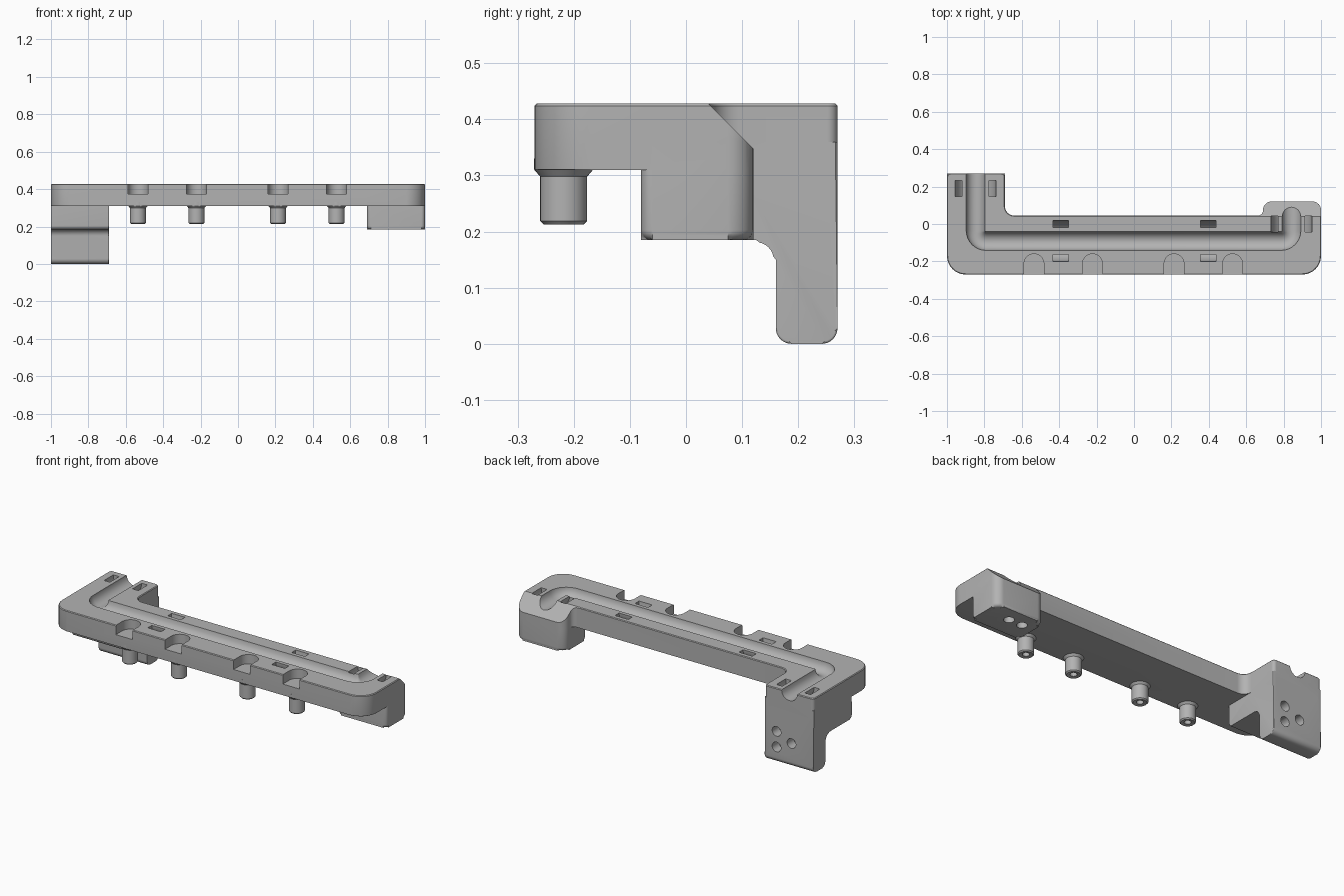
import bpy, bmesh
from math import sin, cos, pi, tan, acos
from mathutils import Vector

cube = bpy.data.objects.get("Cube")
if cube:
    bpy.data.objects.remove(cube)

grey = bpy.data.materials.new("plain grey")
grey.use_nodes = True
grey.diffuse_color = (0.45, 0.45, 0.45, 1)
grey.node_tree.nodes["Principled BSDF"].inputs["Base Color"].default_value = (0.45, 0.45, 0.45, 1)


def arc(cx, cy, r, a0, a1, n=24):
    return [(cx + r * cos(a0 + (a1 - a0) * i / n), cy + r * sin(a0 + (a1 - a0) * i / n))
            for i in range(n + 1)]


def rounded(corners, closed=True, n=8):
    """Outline from (u, v, radius) corners, each filleted with its radius."""
    out, count = [], len(corners)
    for i, (u, v, r) in enumerate(corners):
        p = Vector((u, v))
        if r == 0 or (not closed and i in (0, count - 1)):
            out.append((u, v))
            continue
        a = (Vector(corners[i - 1][:2]) - p).normalized()
        b = (Vector(corners[(i + 1) % count][:2]) - p).normalized()
        half = acos(max(-1, min(1, a.dot(b)))) / 2
        centre = p + (a + b).normalized() * r / sin(half)
        start, end = p + a * r / tan(half), p + b * r / tan(half)
        s, e = start - centre, end - centre
        for k in range(n + 1):
            t = k / n
            d = (s * sin((1 - t) * (pi / 2)) + e * sin(t * (pi / 2)))
            out.append(tuple(centre + d.normalized() * r))
    return out


def finish(name, bm):
    bmesh.ops.recalc_face_normals(bm, faces=bm.faces[:])
    mesh = bpy.data.meshes.new(name)
    bm.to_mesh(mesh)
    bm.free()
    mesh.materials.append(grey)
    obj = bpy.data.objects.new(name, mesh)
    bpy.context.collection.objects.link(obj)
    return obj


def prism(name, pts, axis, lo, hi, bevels=()):
    """Extrude an outline along an axis; bevels are (edge rule, width, segments)."""
    place = {"x": lambda u, v, t: (t, u, v),
             "y": lambda u, v, t: (u, t, v),
             "z": lambda u, v, t: (u, v, t)}[axis]
    bm = bmesh.new()
    low, high = [[bm.verts.new(place(u, v, t)) for u, v in pts] for t in (lo, hi)]
    bm.faces.new(low)
    bm.faces.new(high)
    for i in range(len(pts)):
        bm.faces.new((low[i - 1], low[i], high[i], high[i - 1]))
    for rule, width, segments in bevels:
        edges = [e for e in bm.edges if rule(e.verts[0].co, e.verts[1].co)]
        bmesh.ops.bevel(bm, geom=edges, offset=width, segments=segments,
                        profile=0.5, affect="EDGES", clamp_overlap=True)
    return finish(name, bm)


def select_only(obj):
    bpy.ops.object.select_all(action="DESELECT")
    obj.select_set(True)
    bpy.context.view_layer.objects.active = obj


def combine(body, other, operation):
    select_only(body)
    mod = body.modifiers.new(operation, "BOOLEAN")
    mod.operation, mod.solver, mod.object = operation, "EXACT", other
    bpy.ops.object.modifier_apply(modifier=mod.name)
    bpy.data.objects.remove(other)


def at_z(z):
    return lambda a, b: abs(a.z - z) < 1e-4 and abs(b.z - z) < 1e-4


TOP, UNDER = 0.428, 0.31

# Main bar with both arm tops in one outline
outline = rounded([(-1, -0.27, 0.1), (1, -0.27, 0.1), (1, -0.065, 0), (1, 0.12, 0.045),
                   (0.69, 0.12, 0.045), (0.69, 0.045, 0.028), (-0.69, 0.045, 0.05),
                   (-0.69, 0.27, 0.018), (-1, 0.27, 0.018), (-1, -0.065, 0)])
body = prism("bracket_body", outline, "z", UNDER, TOP, [
    (lambda a, b: at_z(UNDER)(a, b) and max(a.y, b.y) < -0.06, 0.02, 4),
    (at_z(TOP), 0.004, 1)])

# Block under the left-hand end
foot = rounded([(0.69, -0.08, 0.02), (1, -0.08, 0.02), (1, 0.12, 0.045), (0.69, 0.12, 0.045)])
combine(body, prism("short_block", foot, "z", 0.185, 0.36, [(at_z(0.185), 0.018, 4)]), "UNION")

# Stepped leg under the right-hand arm
leg = rounded([(-0.08, 0.36, 0), (-0.08, 0.185, 0.02), (0.16, 0.185, 0.035),
               (0.16, 0, 0.028), (0.27, 0, 0.028), (0.27, 0.36, 0)])
caps = lambda a, b: abs(a.x - b.x) < 1e-5 and min(a.z, b.z) < 0.355
combine(body, prism("stepped_leg", leg, "x", -1, -0.69, [(caps, 0.015, 4)]), "UNION")

# Sloped back edge of the short arm
slope = [(0.04, TOP), (0.14, TOP - 0.1), (0.14, 0.5), (0.04, 0.5)]
combine(body, prism("slope_cutter", slope, "x", 0.64, 1.1), "DIFFERENCE")

# Round cable channel along the top
GROOVE_Y, GROOVE_L, GROOVE_R = -0.091, 0.842, -0.847
path = rounded([(GROOVE_R, 0.35, 0), (GROOVE_R, GROOVE_Y, 0.055),
                (GROOVE_L, GROOVE_Y, 0.055), (GROOVE_L, 0.25, 0)], closed=False)
curve = bpy.data.curves.new("channel_cutter", "CURVE")
curve.dimensions = "3D"
curve.bevel_depth, curve.bevel_resolution, curve.use_fill_caps = 0.05, 6, True
spline = curve.splines.new("POLY")
spline.points.add(len(path) - 1)
for point, (u, v) in zip(spline.points, path):
    point.co = (u, v, TOP, 1)
channel = bpy.data.objects.new("channel_cutter", curve)
bpy.context.collection.objects.link(channel)
select_only(channel)
bpy.ops.object.convert(target="MESH")
combine(body, bpy.context.object, "DIFFERENCE")

# Curved tie passages that run beneath the channel
for axis, centre, mid in (("x", GROOVE_Y, -0.392), ("x", GROOVE_Y, 0.397),
                          ("y", GROOVE_R, 0.19), ("y", GROOVE_L, 0)):
    outer = arc(centre, TOP, 0.109, pi, 2 * pi)
    inner = arc(centre, TOP, 0.072, 2 * pi, pi)
    ring = ([(centre - 0.109, 0.5)] + outer + [(centre + 0.109, 0.5), (centre + 0.072, 0.5)]
            + inner + [(centre - 0.072, 0.5)])
    combine(body, prism("tie_cutter", ring, axis, mid - 0.042, mid + 0.042), "DIFFERENCE")

# Front notches with hollow pegs below
PEG_Y = -0.218
PEG = [(0, 0.25), (0.018, 0.25), (0.018, 0.216), (0.036, 0.213), (0.042, 0.219),
       (0.042, 0.298), (0.053, 0.311), (0.053, 0.33), (0, 0.33)]
for i, x in enumerate((-0.535, -0.222, 0.214, 0.527)):
    notch = arc(x, -0.213, 0.053, 0, pi) + [(x - 0.053, -0.3), (x + 0.053, -0.3)]
    combine(body, prism("notch_cutter", notch, "z", 0.374, 0.5), "DIFFERENCE")
    bm = bmesh.new()
    verts = [bm.verts.new((x + r, PEG_Y, z)) for r, z in PEG]
    edges = [bm.edges.new(pair) for pair in zip(verts, verts[1:])]
    bmesh.ops.spin(bm, geom=verts + edges, cent=(x, PEG_Y, 0), axis=(0, 0, 1),
                   angle=2 * pi, steps=32, use_merge=True)
    bmesh.ops.remove_doubles(bm, verts=bm.verts[:], dist=1e-4)
    peg = finish(f"peg_{i + 1}", bm)
    select_only(peg)
    bpy.ops.object.shade_smooth_by_angle(angle=0.6)

# Screw holes: back of the leg, underside of the short block
for x, z in ((-0.765, 0.18), (-0.765, 0.09), (-0.86, 0.135)):
    combine(body, prism("hole_cutter", arc(x, z, 0.028, 0, 2 * pi)[:-1], "y", 0.21, 0.3), "DIFFERENCE")
for x in (0.765, 0.85):
    combine(body, prism("hole_cutter", arc(x, 0.035, 0.028, 0, 2 * pi)[:-1], "z", 0.1, 0.245), "DIFFERENCE")

select_only(body)
bpy.ops.object.shade_smooth_by_angle(angle=0.5)
